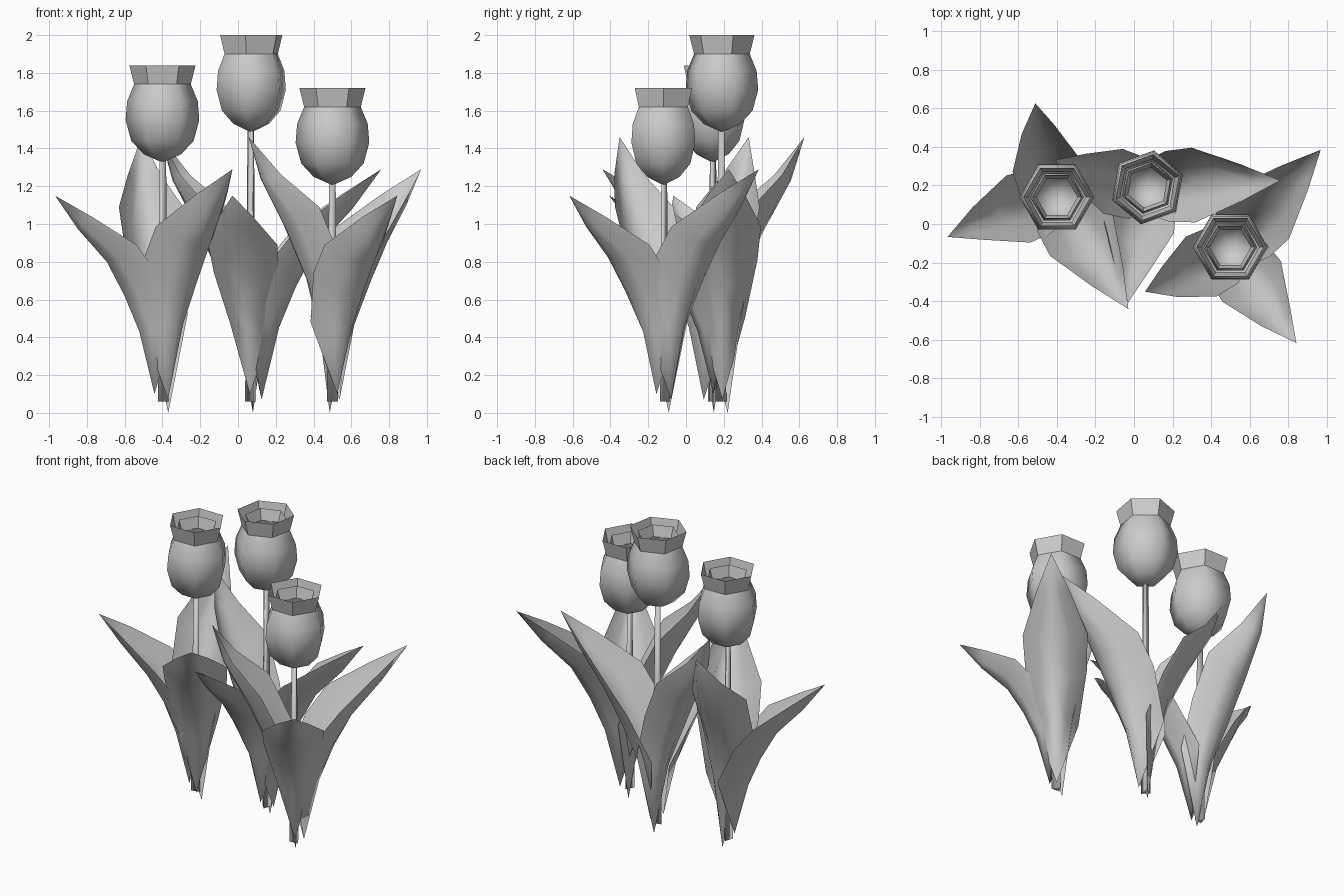
import bpy, bmesh
from math import sin, cos, radians, pi

if "Cube" in bpy.data.objects:
    bpy.data.objects.remove(bpy.data.objects["Cube"])


def finish(name, bm, flat=()):
    bmesh.ops.recalc_face_normals(bm, faces=bm.faces)
    for f in bm.faces:
        f.smooth = f not in flat
    me = bpy.data.meshes.new(name)
    bm.to_mesh(me)
    bm.free()
    ob = bpy.data.objects.new(name, me)
    bpy.context.collection.objects.link(ob)
    return ob


def lathe(bm, profile, sides, loc, rot=0):
    """Revolve (radius, z) points; a zero radius makes a single pole."""
    rows = []
    for r, z in profile:
        n = sides if r > 0 else 1
        rows.append([bm.verts.new((loc[0] + r * cos(rot + 2 * pi * i / sides),
                                   loc[1] + r * sin(rot + 2 * pi * i / sides),
                                   loc[2] + z)) for i in range(n)])
    bands = []
    for a, b in zip(rows, rows[1:]):
        band = []
        for i in range(sides):
            j = (i + 1) % sides
            vs = [a[i % len(a)], a[j % len(a)], b[j % len(b)], b[i % len(b)]]
            band.append(bm.faces.new(list(dict.fromkeys(vs))))
        bands.append(band)
    return bands


def leaf(name, x, y, angle, base, stations, tip, scale=(1, 1)):
    """Cupped blade: stations are (spine r, spine z, edge r, edge z, half width, side shift)."""
    bm = bmesh.new()
    a = radians(angle)

    def vert(r, z, lat):
        return bm.verts.new((x + r * cos(a) + lat * sin(a),
                             y + r * sin(a) - lat * cos(a), z))

    first, last = vert(*base), vert(*tip)
    rows = []
    for sr, sz, er, ez, w, shift in stations:
        rows.append([vert(sr + (er - sr) * s * s, sz + (ez - sz) * s * s, shift + w * s)
                     for s in (-1, -0.5, 0, 0.5, 1)])
    for i in range(4):
        bm.faces.new((first, rows[0][i + 1], rows[0][i]))
        bm.faces.new((last, rows[-1][i], rows[-1][i + 1]))
        for p, q in zip(rows, rows[1:]):
            bm.faces.new((p[i], p[i + 1], q[i + 1], q[i]))
    finish(name, bm)


# leaf shapes: base, stations, tip
LOW = [(.13, .43, -.03, .48, .12, 0), (.21, .62, .09, .74, .175, .01),
       (.31, .80, .21, .89, .185, .01), (.47, .97, .43, 1.04, .09, .01)]
MID = [(r * 1.14, .07 + (z - .1) * 1.16, er * 1.14, .07 + (ez - .1) * 1.16, w * 1.05, 0)
       for r, z, er, ez, w, s in LOW]
TALL = [(.07, .42, -.05, .52, .115, .01), (.15, .68, .05, .82, .165, -.02),
        (.28, .96, .18, 1.09, .175, -.02), (.43, 1.23, .36, 1.26, .09, -.015)]

# outer flower profile below the rim, and the smaller inner cup
OUTER = [(0, -.515), (.10, -.47), (.165, -.40), (.195, -.29), (.187, -.19), (.15, -.10), (.175, 0)]
INNER = [(0, -.46), (.10, -.41), (.14, -.28), (.132, -.18), (.107, -.10), (.128, -.03)]

# x, y, flower top, leaf turn, flower turn
PLANTS = [("left", -.40, .14, 1.84, 103, 0),
          ("middle", .07, .19, 2.0, 163.5, 20),
          ("right", .50, -.12, 1.72, 207.6, 0)]

for side, x, y, top, turn, spin in PLANTS:
    # petals
    for part, prof in (("petals", OUTER), ("inner_petals", INNER)):
        bm = bmesh.new()
        bands = lathe(bm, prof, 6, (x, y, top), radians(spin))
        finish(f"{side}_{part}", bm, flat=set(bands[-1]))
    # stem
    bm = bmesh.new()
    lathe(bm, [(0, .06), (.034, .06), (.02, top - .49), (0, top - .49)], 3, (x, y, 0), radians(turn))
    finish(f"{side}_stem", bm)
    # leaves
    leaf(f"{side}_tall_leaf", x, y, turn, (0, 0.0, .032), TALL, (.50, 1.46, 0))
    leaf(f"{side}_low_leaf", x, y, turn + 97, (.045, .10, 0), LOW, (.605, 1.15, 0))
    leaf(f"{side}_mid_leaf", x, y, turn + 199.5, (.055, .07, 0), MID, (.69, 1.29, 0))
